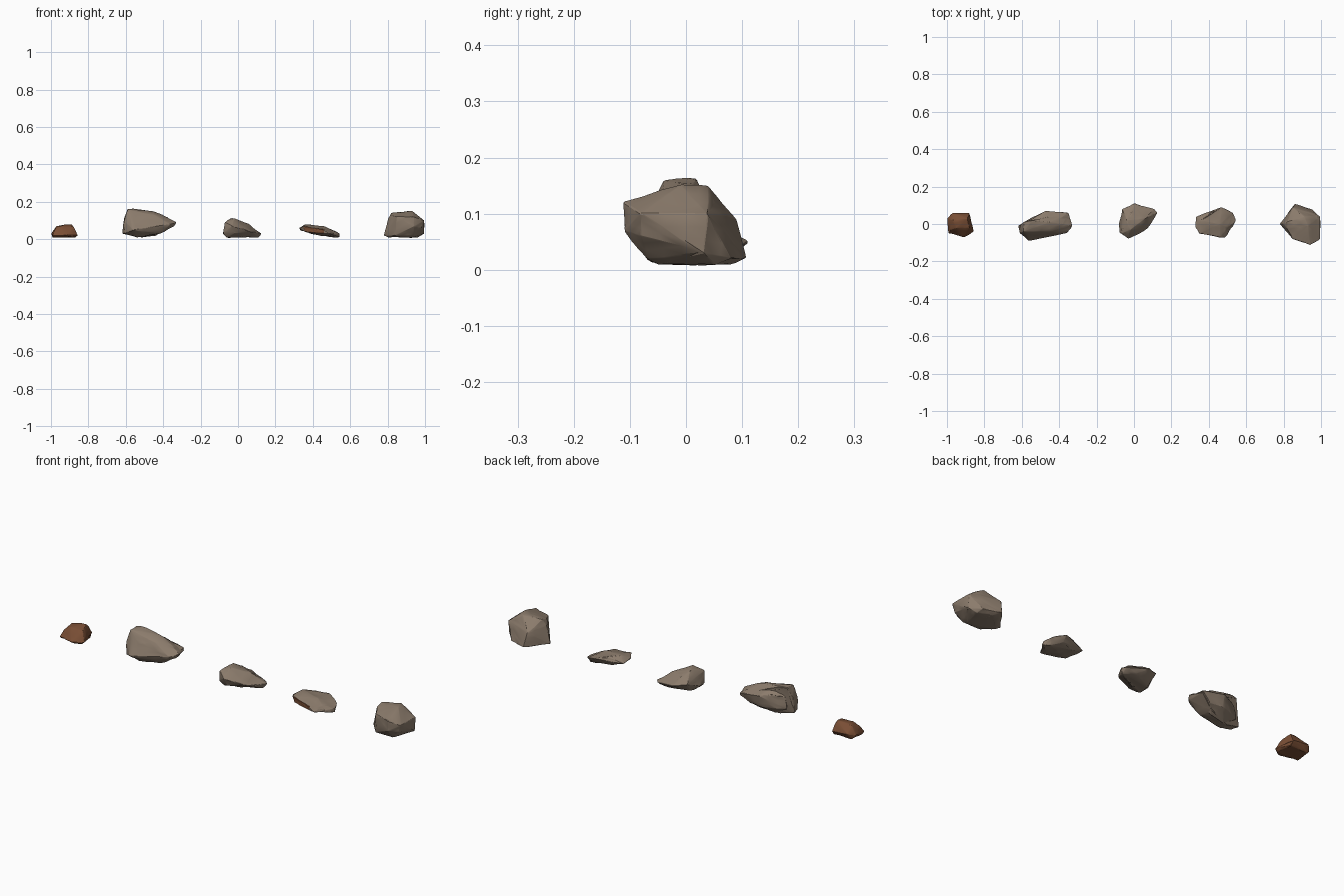
import bpy
import bmesh
from mathutils import Vector, noise

if "Cube" in bpy.data.objects:
    bpy.data.objects.remove(bpy.data.objects["Cube"], do_unlink=True)

UNIT = 0.01  # corner points are given in hundredths


def make_material(name, colour):
    material = bpy.data.materials.new(name)
    material.use_nodes = True
    material.diffuse_color = colour
    shader = material.node_tree.nodes["Principled BSDF"]
    shader.inputs["Base Color"].default_value = colour
    shader.inputs["Roughness"].default_value = 0.9
    return material


stone = make_material("grey brown stone", (0.26, 0.2, 0.15, 1))
rust = make_material("rust brown stone", (0.19, 0.076, 0.035, 1))


def make_rock(name, centre_x, corners, materials, patch_rule=None):
    """Wrap a hull around the corners, chip its edges and roughen its facets."""
    bm = bmesh.new()
    for corner in corners:
        bm.verts.new(Vector(corner) * UNIT)
    hull = bmesh.ops.convex_hull(bm, input=bm.verts[:])
    spare = set(hull["geom_interior"]) | set(hull["geom_unused"])
    spare_verts = [v for v in spare if isinstance(v, bmesh.types.BMVert)]
    bmesh.ops.delete(bm, geom=spare_verts, context="VERTS")
    bmesh.ops.recalc_face_normals(bm, faces=bm.faces[:])

    # painted facets are chosen by direction and place
    if patch_rule:
        for face in bm.faces:
            face.material_index = int(patch_rule(face))

    # chipped edges
    bmesh.ops.bevel(bm, geom=bm.edges[:], offset=0.0015, segments=1,
                    affect="EDGES", profile=0.5, clamp_overlap=True, material=-1)
    bmesh.ops.triangulate(bm, faces=bm.faces[:])

    # uneven facets
    long_edges = [e for e in bm.edges if e.calc_length() > 0.02]
    bmesh.ops.subdivide_edges(bm, edges=long_edges, cuts=2, use_grid_fill=True)
    bmesh.ops.triangulate(bm, faces=bm.faces[:])
    bm.normal_update()
    shift = Vector((centre_x, 0, 0))
    moves = []
    for vert in bm.verts:
        place = vert.co + shift
        swell = 0.004 * noise.noise(place * 22) + 0.002 * noise.noise(place * 60)
        moves.append(vert.normal * swell)
    for vert, move in zip(bm.verts, moves):
        vert.co += move
        vert.co.z = max(vert.co.z, 0)

    mesh = bpy.data.meshes.new(name)
    bm.to_mesh(mesh)
    bm.free()
    for material in materials:
        mesh.materials.append(material)
    mesh.shade_smooth()
    mesh.set_sharp_from_angle(angle=0.35)
    rock = bpy.data.objects.new(name, mesh)
    rock.location.x = centre_x
    bpy.context.scene.collection.objects.link(rock)
    return rock


# small rust pebble
make_rock("rust_pebble", -0.93, [
    (-7, 3, 3), (-4, 6, 4), (5, 6, 3), (6, 2, 3), (7.5, -4, 2), (2, -7, 2),
    (-6, -5, 2), (-4, 2, 7), (-2, -2, 7), (4, 3, 8), (5, -2, 7), (-5, -3, 5),
    (-6, -4, 1), (6, -4, 1), (5, 4, 1), (-5, 4, 1),
], [rust])

# long boulder: a leaning slab with a bulge behind it
make_rock("long_boulder_slab", -0.47, [
    (-15, -1, 3), (-14, -5, 3), (-14, -1, 11), (-14, -5, 10), (-12, -4, 16),
    (-12, 1, 16), (-7, 2, 16), (-6, -6, 11), (-9, -9, 5), (2, 1, 15),
    (2, -4, 13), (9, 0, 12), (14, -1, 9), (11, -5, 8), (13, -2, 7),
    (12, 6, 8), (5, -4, 3), (-7, -4, 1), (-7, 0, 1), (4, 3, 3),
], [stone])
make_rock("long_boulder_bulge", -0.47, [
    (-12, 1, 5), (-11, 1, 11), (-7, 3, 12), (-6, 4, 5), (0, 6, 5), (0, 7, 11),
    (7, 6, 10), (12, 6, 9), (12, 0, 9), (3, 0, 14), (-5, 0, 15), (3, 1, 2),
    (-5, 0, 1), (7, 5, 5),
], [stone])

# wedge stone
make_rock("wedge_stone", 0.02, [
    (-10, 0, 3), (-9, -5, 9), (-10, -4, 3), (-5, -8, 7), (-4, -6, 3),
    (5, -3, 4), (10.5, 6, 3), (9, 8, 3), (-2, 11, 5), (-8, 8, 6), (-6, 2, 11),
    (-4, -3, 11), (-3, 5, 9), (4, 3, 8), (9, 5, 1), (0, -1, 1),
    (-8, -3, 1), (-7, 3, 1), (3, 8, 2),
], [stone])


# flat flake with a rust patch on its upright front facet
def front_patch(face):
    return face.normal.y < -0.7 and face.normal.z > -0.6 and face.calc_center_median().x < 0.02


make_rock("flat_flake", 0.44, [
    (-11, 4, 5), (-11, -2, 6), (-9, -5, 7), (-8, 2, 8), (2, -7, 5),
    (-8, -5, 4), (2, -7, 3), (5, -7, 3), (6, -2, 5), (10.5, 2, 3), (9, 6, 4),
    (3, 9, 6), (-3, 6, 7), (2, 0, 7), (10.5, 2, 1), (4, -4, 2), (0, 0, 2),
    (8, 4, 1), (3, 7, 3), (-5, 4, 3),
], [stone, rust], front_patch)

# blocky boulder
make_rock("blocky_boulder", 0.89, [
    (-11, 0, 2), (-9, 0, 11), (-7, 1, 14), (-3, 11, 2), (-4, 9, 9), (6, 8, 2),
    (4, 5, 12), (10.5, 3, 3), (10.5, 4, 10), (10.5, -8, 10), (9, -8, 6),
    (5, -11, 12), (5, -11, 7), (-4, -8, 12), (-5, -7, 2), (2, 4, 15),
    (4, -1, 15), (5, -7, 2), (-9, -1, 1), (0, 8, 1), (7, 5, 1), (4, -5, 1),
    (-7, -3, 13),
], [stone])
